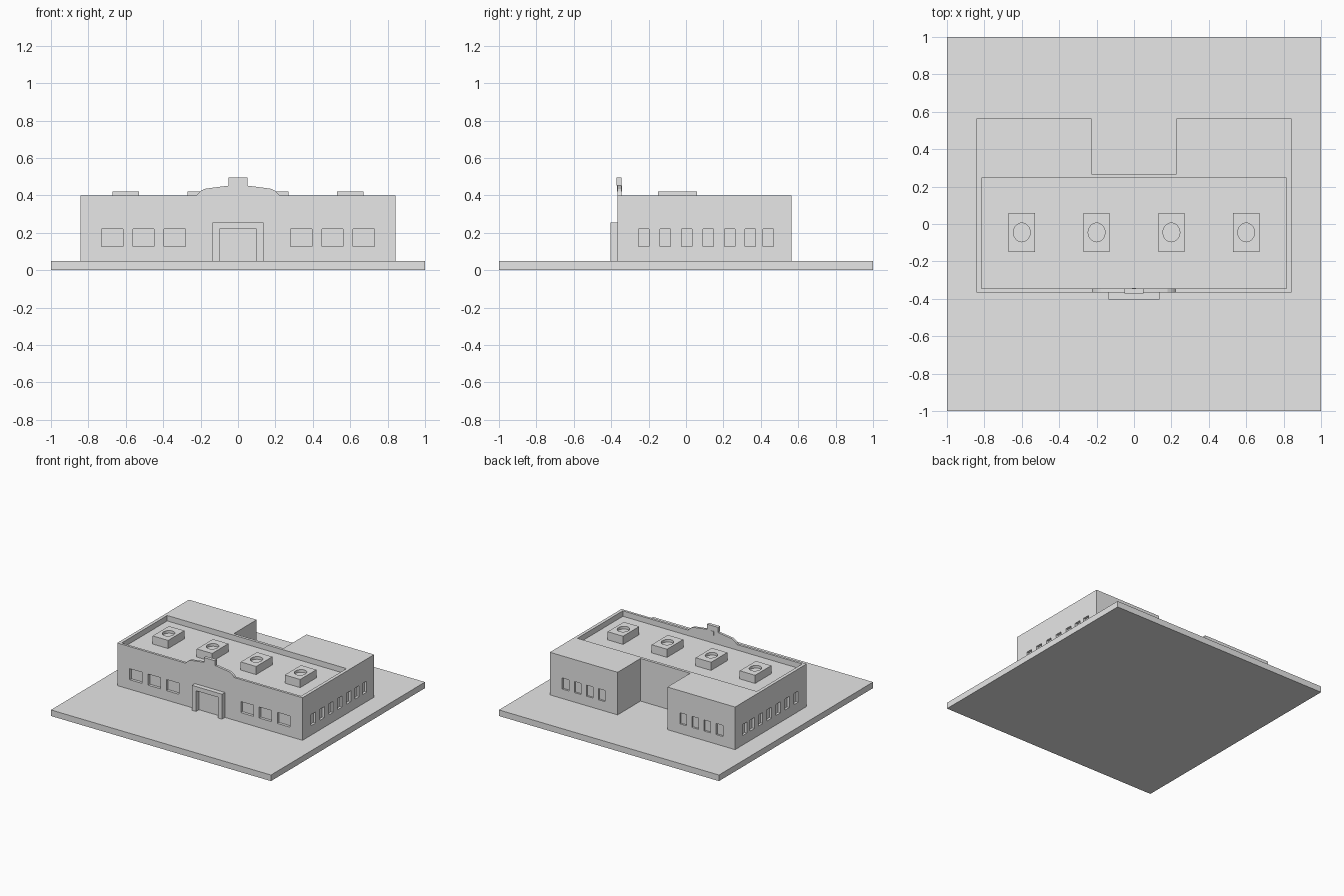
import bpy, bmesh, math
from mathutils import Matrix, Vector

cube = bpy.data.objects.get("Cube")
if cube:
    bpy.data.objects.remove(cube, do_unlink=True)

GREY = (0.8, 0.8, 0.8, 1)
stone = bpy.data.materials.new("plain grey")
stone.use_nodes = True
stone.diffuse_color = GREY
stone.node_tree.nodes["Principled BSDF"].inputs["Base Color"].default_value = GREY


def finish(name, bm):
    bmesh.ops.recalc_face_normals(bm, faces=bm.faces)
    mesh = bpy.data.meshes.new(name)
    bm.to_mesh(mesh)
    bm.free()
    mesh.materials.append(stone)
    obj = bpy.data.objects.new(name, mesh)
    bpy.context.collection.objects.link(obj)
    return obj


def add_box(bm, x0, x1, y0, y1, z0, z1):
    lo, hi = Vector((x0, y0, z0)), Vector((x1, y1, z1))
    bmesh.ops.create_cube(bm, size=1, matrix=Matrix.Translation((lo + hi) / 2)
                          @ Matrix.Diagonal((*(hi - lo), 1)))


def box(name, *bounds):
    bm = bmesh.new()
    add_box(bm, *bounds)
    return finish(name, bm)


def prism(name, points, to_3d, extrude):
    bm = bmesh.new()
    face = bm.faces.new([bm.verts.new(to_3d(*p)) for p in points])
    moved = bmesh.ops.extrude_face_region(bm, geom=[face])["geom"]
    bmesh.ops.translate(bm, vec=extrude,
                        verts=[v for v in moved if isinstance(v, bmesh.types.BMVert)])
    return finish(name, bm)


def cut(obj, cutter):
    mod = obj.modifiers.new("cut", 'BOOLEAN')
    mod.operation = 'DIFFERENCE'
    mod.solver = 'EXACT'
    mod.object = cutter
    cutter.hide_render = True
    bpy.context.view_layer.objects.active = obj
    bpy.ops.object.modifier_apply(modifier=mod.name)
    bpy.data.objects.remove(cutter, do_unlink=True)


# Ground slab
GROUND, ROOF, FLOOR = 0.05, 0.40, 0.355
SIDE, FRONT, BACK = 0.842, -0.365, 0.565
box("ground_slab", -1, 1, -1, 1, 0, GROUND)

# U-shaped building with two rear wings
half = [(SIDE, FRONT), (SIDE, BACK), (0.226, BACK), (0.226, 0.268)]
plan = half + [(-x, y) for x, y in reversed(half)]
building = prism("building", plan, lambda x, y: (x, y, GROUND), (0, 0, ROOF - GROUND))

# Sunken roof and window recesses
bm = bmesh.new()
add_box(bm, -0.815, 0.815, -0.345, 0.245, FLOOR, 0.6)
SILL, HEAD = 0.128, 0.219
for s in (-1, 1):
    for x in (0.338, 0.505, 0.672):
        add_box(bm, s * x - 0.057, s * x + 0.057, FRONT - 0.1, FRONT + 0.022, SILL, HEAD)
    for x in (0.37, 0.48, 0.59, 0.70):
        add_box(bm, s * x - 0.03, s * x + 0.03, BACK - 0.015, BACK + 0.1, SILL, HEAD)
    for y in (-0.225, -0.11, 0.005, 0.12, 0.235, 0.343, 0.44):
        x0, x1 = sorted((s * (SIDE - 0.02), s * (SIDE + 0.1)))
        add_box(bm, x0, x1, y - 0.028, y + 0.028, SILL, HEAD)
cut(building, finish("recess_cutter", bm))

# Raised centre of the parapet, with curved shoulders
right = [(0.222, ROOF), (0.212, 0.412), (0.198, 0.424), (0.178, 0.435),
         (0.12, 0.443), (0.05, 0.452)]
outline = right + [(-x, z) for x, z in reversed(right)]
prism("parapet_crest", outline, lambda x, z: (x, FRONT, z), (0, 0.02, 0))
box("crest_block", -0.05, 0.05, -0.372, -0.345, 0.452, 0.495)
box("crest_bracket", -0.012, 0.012, -0.37, -0.341, 0.42, 0.452)

# Door surround
arch = [(0.137, GROUND), (0.137, 0.255), (-0.137, 0.255), (-0.137, GROUND),
        (-0.1, GROUND), (-0.1, 0.22), (0.1, 0.22), (0.1, GROUND)]
prism("door_surround", arch, lambda x, z: (x, -0.403, z), (0, 0.403 + FRONT, 0))

# Roof vents with round wells
for i, x in enumerate((-0.6, -0.2, 0.2, 0.6)):
    vent = box(f"roof_vent_{i + 1}", x - 0.07, x + 0.07, -0.15, 0.06, FLOOR, 0.422)
    bm = bmesh.new()
    bmesh.ops.create_cone(bm, cap_ends=True, segments=32, radius1=1, radius2=1, depth=0.1,
                          matrix=Matrix.Translation((x, -0.045, 0.45))
                          @ Matrix.Diagonal((0.045, 0.05, 1, 1)))
    cut(vent, finish("well_cutter", bm))
    bpy.ops.object.select_all(action='DESELECT')
    vent.select_set(True)
    bpy.context.view_layer.objects.active = vent
    bpy.ops.object.shade_smooth_by_angle(angle=math.radians(30))
